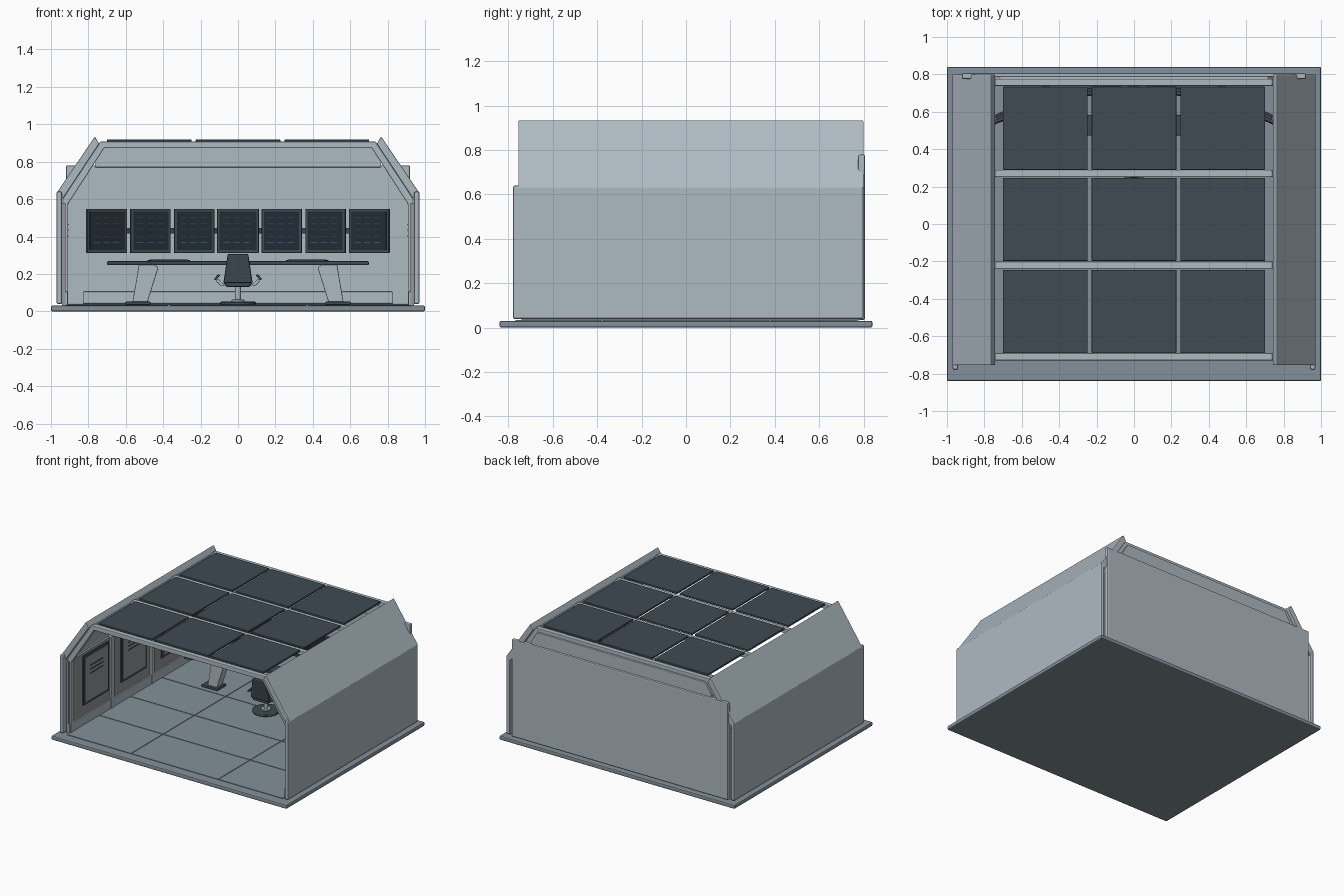
import bpy, bmesh, math
from mathutils import Matrix, Vector

if "Cube" in bpy.data.objects:
    bpy.data.objects.remove(bpy.data.objects["Cube"])


def material(name, r, g, b):
    m = bpy.data.materials.new(name)
    m.diffuse_color = (r, g, b, 1)
    m.use_nodes = True
    m.node_tree.nodes["Principled BSDF"].inputs["Base Color"].default_value = m.diffuse_color
    return m


SHELL = material("shell_grey", 0.42, 0.49, 0.54)
FLOOR = material("floor_grey", 0.23, 0.28, 0.32)
DARK = material("dark_panel", 0.05, 0.07, 0.085)
SCREEN = material("screen_black", 0.015, 0.025, 0.035)
GLOW = material("screen_blue", 0.08, 0.22, 0.30)
LINING = material("lining_grey", 0.30, 0.31, 0.32)


def finish(bm, name, mat, bevel=0, matrix=None):
    bmesh.ops.recalc_face_normals(bm, faces=bm.faces)
    me = bpy.data.meshes.new(name)
    bm.to_mesh(me)
    bm.free()
    ob = bpy.data.objects.new(name, me)
    bpy.context.collection.objects.link(ob)
    me.materials.append(mat)
    if matrix:
        ob.matrix_world = matrix
    if bevel:
        mod = ob.modifiers.new("bevel", "BEVEL")
        mod.width, mod.segments, mod.limit_method = bevel, 2, "ANGLE"
    return ob


def prism(name, pts, axis, a, b, mat=SHELL, bevel=0, matrix=None):
    """Extrude a 2D outline along x (pts are y,z), y (x,z) or z (x,y)."""
    place = {"x": lambda p, t: (t, p[0], p[1]),
             "y": lambda p, t: (p[0], t, p[1]),
             "z": lambda p, t: (p[0], p[1], t)}[axis]
    bm = bmesh.new()
    lo = [bm.verts.new(place(p, a)) for p in pts]
    hi = [bm.verts.new(place(p, b)) for p in pts]
    bm.faces.new(lo)
    bm.faces.new(hi)
    n = len(pts)
    for i in range(n):
        bm.faces.new((lo[i], lo[(i + 1) % n], hi[(i + 1) % n], hi[i]))
    return finish(bm, name, mat, bevel, matrix)


def box(name, x0, x1, y0, y1, z0, z1, mat=SHELL, bevel=0, matrix=None):
    return prism(name, [(x0, y0), (x1, y0), (x1, y1), (x0, y1)], "z", z0, z1, mat, bevel, matrix)


def cylinder(name, x, y, z0, z1, r, mat, bevel=0):
    pts = [(x + r * math.cos(i * math.tau / 32), y + r * math.sin(i * math.tau / 32)) for i in range(32)]
    ob = prism(name, pts, "z", z0, z1, mat, bevel)
    ob.data.shade_smooth()
    ob.data.set_sharp_from_angle(angle=math.radians(35))
    return ob


def flip(pts, s):
    return [(s * x, z) for x, z in pts]


# Floor slab and tiles
box("floor_slab", -1, 1, -0.84, 0.84, 0, 0.031, FLOOR, 0.008)
xs = [-0.92, -0.37, 0.37, 0.92]
ys = [-0.77, -0.38, 0.0, 0.38, 0.77]
for i in range(3):
    for j in range(4):
        box("floor_tile", xs[i] + .003, xs[i + 1] - .003, ys[j] + .003, ys[j + 1] - .003, 0.03, 0.035, FLOOR)

# Side walls, sloped eaves and inner wall lining
for s in (-1, 1):
    prism("side_wall", flip([(0.94, 0.038), (0.97, 0.038), (0.97, 0.64), (0.94, 0.64)], s),
          "y", -0.78, 0.80, bevel=0.01)
    prism("sloped_eave", flip([(0.972, 0.63), (0.765, 0.935), (0.742, 0.895), (0.938, 0.60)], s),
          "y", -0.755, 0.80, bevel=0.005)
    prism("wall_lining", flip([(0.922, 0.032), (0.941, 0.032), (0.941, 0.58), (0.922, 0.58)], s),
          "y", -0.74, 0.78, LINING)
    prism("wall_skirting", flip([(0.912, 0.032), (0.925, 0.032), (0.925, 0.105), (0.912, 0.105)], s),
          "y", -0.74, 0.78, SHELL, 0.003)
    for y in (-0.57, -0.11, 0.38):
        prism("wall_panel_frame", flip([(0.914, 0.18), (0.925, 0.18), (0.925, 0.56), (0.914, 0.56)], s),
              "y", y, y + 0.31, DARK, 0.003)
        prism("wall_panel", flip([(0.909, 0.20), (0.918, 0.20), (0.918, 0.54), (0.909, 0.54)], s),
              "y", y + 0.02, y + 0.29, LINING, 0.003)
        for k in range(3):
            z = 0.40 + 0.03 * k
            prism("panel_slot", flip([(0.906, z), (0.91, z), (0.91, z + .007), (0.906, z + .007)], s),
                  "y", y + 0.08, y + 0.23, DARK)

# Arched ribs: posts, knees and roof beams in one outline
outer = [(0.938, 0.032), (0.938, 0.60), (0.735, 0.908)]
inner = [(0.715, 0.873), (0.908, 0.575), (0.908, 0.032)]
arch = outer + flip(outer[::-1], -1) + flip(inner[::-1], -1) + inner[:]
for y in (-0.71, -0.22, 0.27, 0.757):
    prism("roof_rib", arch, "y", y - 0.019, y + 0.019, bevel=0.005)

# Roof panels
for cx in (-0.474, 0, 0.474):
    for cy in (-0.467, 0.025, 0.512):
        box("roof_panel", cx - .226, cx + .226, cy - .222, cy + .222, 0.904, 0.918, DARK, 0.002)

# Back wall with upper header
box("back_wall", -0.92, 0.92, 0.775, 0.807, 0.035, 0.78, bevel=0.008)
head = [(0.765, 0.77), (0.765, 0.80), (0.715, 0.88)]
prism("back_header", head + flip(head[::-1], -1), "y", 0.765, 0.79, bevel=0.004)
box("back_skirting", -0.83, 0.83, 0.745, 0.778, 0.04, 0.105, bevel=0.006)

# Curved desk with slanted legs and keyboards
arc = [-0.70 + 1.4 * i / 24 for i in range(25)]
desk = [(x, 0.49 - 0.3 * x * x) for x in arc] + [(x, 0.60 - 0.3 * x * x) for x in reversed(arc)]
prism("desk_top", desk, "z", 0.247, 0.268, DARK, 0.005)
for s in (-1, 1):
    prism("desk_leg", flip([(0.565, 0.045), (0.485, 0.045), (0.425, 0.235), (0.45, 0.25), (0.53, 0.25)], s),
          "y", 0.435, 0.505, SHELL, 0.005)
    box("desk_foot", s * 0.535 - .068, s * 0.535 + .068, 0.415, 0.525, 0.034, 0.052, DARK, 0.006)
    key_m = Matrix.Translation((s * 0.37, 0.50, 0.268)) @ Matrix.Rotation(-s * 0.22, 4, "Z")
    box("keyboard", -0.11, 0.11, -0.035, 0.035, 0, 0.006, DARK, 0.002, key_m)
    for r in range(3):
        for c in range(9):
            x, y = -0.10 + c * 0.0225, -0.028 + r * 0.02
            box("key", x, x + 0.018, y, y + 0.016, 0.005, 0.010, SCREEN, 0, key_m)

# Curved row of screens on a rear rail
for i in range(-3, 4):
    x = i * 0.234
    m = Matrix.Translation((x, 0.715 - 0.31 * x * x, 0.43)) @ Matrix.Rotation(-math.atan(0.62 * x), 4, "Z")
    w = 0.107 / math.cos(math.atan(0.62 * x)) if i else 0.112
    box("screen_case", -w, w, -0.008, 0.012, -0.118, 0.118, DARK, 0.004, m)
    box("screen_face", -w + .014, w - .014, -0.011, -0.006, -0.103, 0.103, SCREEN, 0, m)
    box("screen_mount", -0.03, 0.03, 0.01, 0.026, -0.03, 0.03, DARK, 0.003, m)
    for r in range(5):
        for c in range(3):
            a = -0.08 + c * 0.056
            z = 0.07 - r * 0.033
            box("screen_line", a, a + 0.036, -0.0125, -0.010, z, z + 0.003, GLOW if r == 4 else DARK, 0, m)
rail = [-0.78 + 1.56 * i / 24 for i in range(25)]
prism("screen_rail", [(x, 0.738 - 0.31 * x * x) for x in rail]
      + [(x, 0.755 - 0.31 * x * x) for x in reversed(rail)], "z", 0.415, 0.445, DARK)
for x in (-0.47, 0, 0.47):
    box("rail_bracket", x - .02, x + .02, 0.75 - 0.31 * x * x, 0.78, 0.415, 0.445, DARK)

# Swivel chair
cy = 0.34
cylinder("chair_base", 0, cy, 0.034, 0.052, 0.095, DARK, 0.006)
cylinder("chair_hub", 0, cy, 0.05, 0.062, 0.035, SHELL, 0.003)
cylinder("chair_post", 0, cy, 0.055, 0.135, 0.015, SHELL)
prism("chair_seat", [(-0.06, 0.13), (0.06, 0.13), (0.082, 0.155), (-0.082, 0.155)],
      "y", cy - 0.07, cy + 0.08, DARK, 0.008)
back = [(-0.078, 0.0), (0.078, 0.0), (0.055, 0.155), (-0.055, 0.155)]
prism("chair_back", back, "y", -0.01, 0.015, DARK, 0.007,
      Matrix.Translation((0, cy - 0.065, 0.152)) @ Matrix.Rotation(0.12, 4, "X"))
for s in (-1, 1):
    prism("chair_arm_support", flip([(0.07, 0.138), (0.095, 0.138), (0.12, 0.165), (0.108, 0.175)], s),
          "y", cy - 0.03, cy + 0.03, SHELL, 0.003)
    prism("chair_armrest", flip([(0.122, 0.165), (0.128, 0.175), (0.105, 0.20), (0.095, 0.192)], s),
          "y", cy - 0.05, cy + 0.07, DARK, 0.004)
